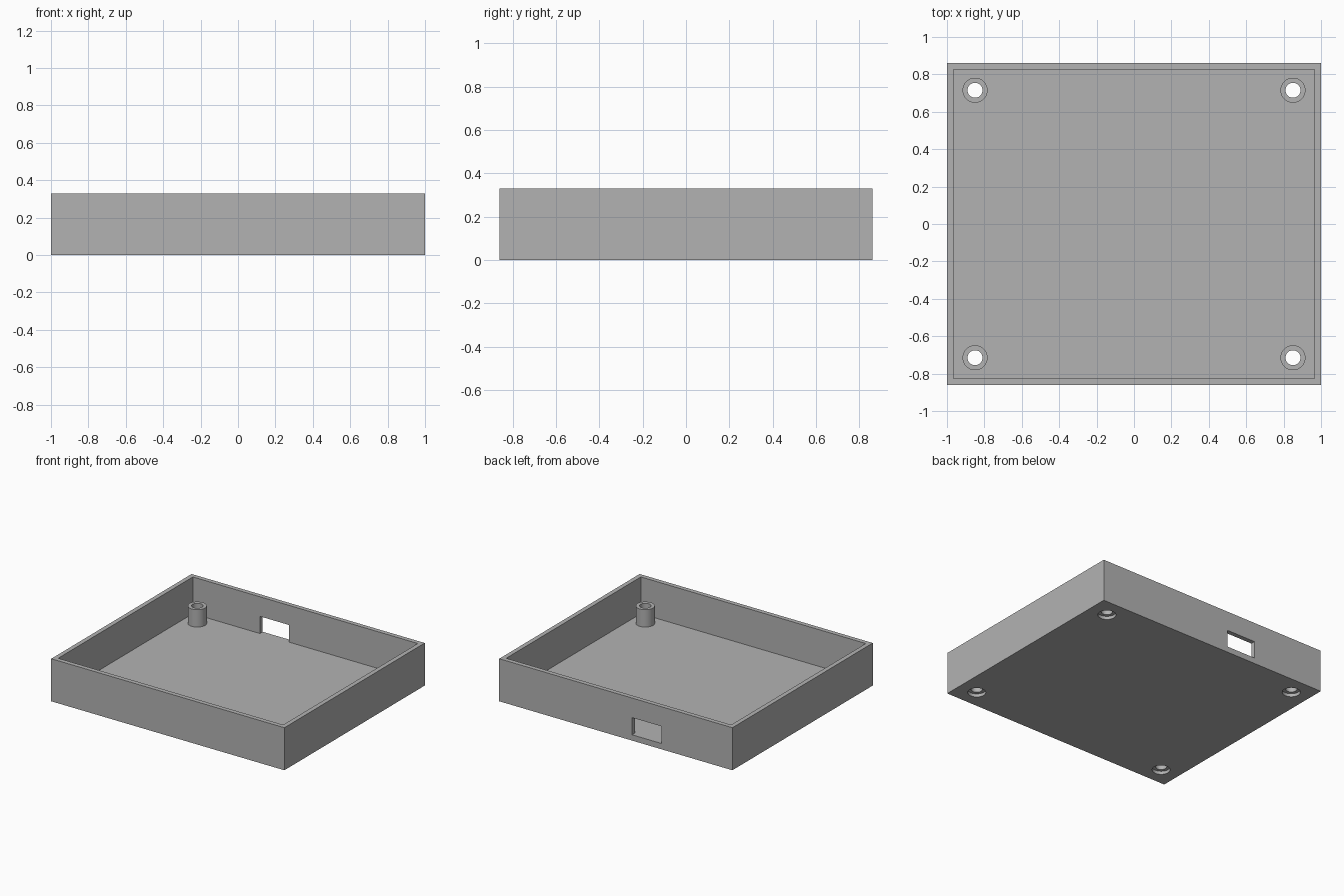
import bpy
import bmesh
import math
from mathutils import Vector

# Main dimensions
LENGTH, DEPTH, HEIGHT = 2.0, 1.72, 0.33
WALL, FLOOR = 0.035, 0.045
POST_X, POST_Y, POST_TOP = 0.85, 0.715, 0.18
POST_R, HOLE_R, BORE_R, BORE_DEPTH = 0.067, 0.04, 0.064, 0.025
SEGMENTS = 48

default_cube = bpy.data.objects.get("Cube")
if default_cube:
    bpy.data.objects.remove(default_cube, do_unlink=True)

grey = bpy.data.materials.new("plain grey")
grey.use_nodes = True
colour = (0.45, 0.45, 0.45, 1)
grey.diffuse_color = colour
grey.node_tree.nodes["Principled BSDF"].inputs["Base Color"].default_value = colour


def add_object(name, bm):
    bmesh.ops.recalc_face_normals(bm, faces=bm.faces)
    mesh = bpy.data.meshes.new(name)
    bm.to_mesh(mesh)
    bm.free()
    mesh.materials.append(grey)
    obj = bpy.data.objects.new(name, mesh)
    bpy.context.collection.objects.link(obj)
    return obj


def box(name, low, high):
    low, high = Vector(low), Vector(high)
    bm = bmesh.new()
    bmesh.ops.create_cube(bm, size=1)
    bmesh.ops.scale(bm, vec=high - low, verts=bm.verts)
    bmesh.ops.translate(bm, vec=(low + high) / 2, verts=bm.verts)
    return add_object(name, bm)


def lathe(name, profile, x, y):
    """Turn a closed (radius, height) profile about a vertical axis."""
    bm = bmesh.new()
    verts = [bm.verts.new((r, 0, z)) for r, z in profile]
    edges = [bm.edges.new((a, b)) for a, b in zip(verts, verts[1:] + verts[:1])]
    bmesh.ops.spin(bm, geom=verts + edges, cent=(0, 0, 0), axis=(0, 0, 1),
                   angle=math.tau, steps=SEGMENTS)
    bmesh.ops.remove_doubles(bm, verts=bm.verts, dist=0.0001)
    bmesh.ops.translate(bm, vec=(x, y, 0), verts=bm.verts)
    return add_object(name, bm)


def cut(target, cutter):
    cutter.hide_render = True
    mod = target.modifiers.new("cut", "BOOLEAN")
    mod.operation = "DIFFERENCE"
    mod.solver = "EXACT"
    mod.object = cutter
    bpy.context.view_layer.objects.active = target
    bpy.ops.object.modifier_apply(modifier=mod.name)
    bpy.data.objects.remove(cutter, do_unlink=True)


def smooth(obj):
    bpy.ops.object.select_all(action="DESELECT")
    obj.select_set(True)
    bpy.context.view_layer.objects.active = obj
    bpy.ops.object.shade_smooth_by_angle(angle=math.radians(30))


# Open tray
hx, hy = LENGTH / 2, DEPTH / 2
tray = box("tray", (-hx, -hy, 0), (hx, hy, HEIGHT))
cut(tray, box("cavity_cutter", (WALL - hx, WALL - hy, FLOOR),
              (hx - WALL, hy - WALL, HEIGHT + 0.1)))

# Port opening in the back wall, level with the floor
cut(tray, box("port_cutter", (-0.39, hy - WALL - 0.02, FLOOR),
              (-0.14, hy + 0.1, 0.178)))

# Corner screw posts, with through holes and wider recesses underneath
post_profile = [(HOLE_R, FLOOR), (POST_R, FLOOR), (POST_R, POST_TOP), (HOLE_R, POST_TOP)]
hole_profile = [(0, -0.1), (BORE_R, -0.1), (BORE_R, BORE_DEPTH),
                (HOLE_R, BORE_DEPTH), (HOLE_R, 0.1), (0, 0.1)]
for side, sx in (("right", -1), ("left", 1)):
    for end, sy in (("front", -1), ("back", 1)):
        x, y = sx * POST_X, sy * POST_Y
        cut(tray, lathe("hole_cutter", hole_profile, x, y))
        smooth(lathe(f"{end}_{side}_post", post_profile, x, y))

smooth(tray)
